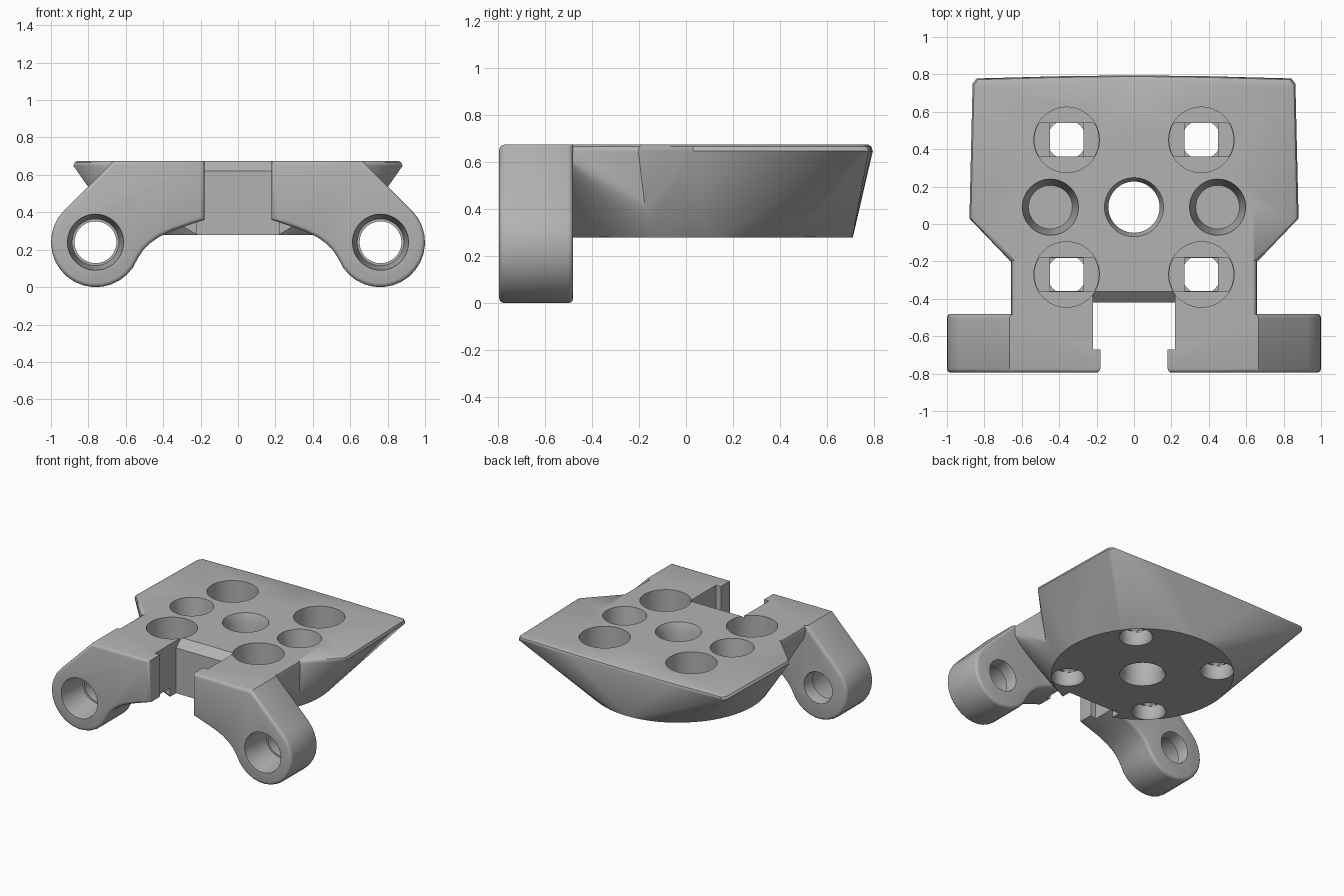
import bpy, bmesh
from math import sin, cos, pi, radians
from mathutils import Matrix, Vector

old = bpy.data.objects.get("Cube")
if old:
    bpy.data.objects.remove(old, do_unlink=True)

TOP, BASE, MID_Y = 0.675, 0.28, 0.09
FRONT, ARM_BACK, NECK_FRONT = -0.795, -0.48, -0.49

grey = bpy.data.materials.new("plain grey")
grey.use_nodes = True
color = (0.45, 0.45, 0.45, 1)
grey.diffuse_color = color
grey.node_tree.nodes["Principled BSDF"].inputs["Base Color"].default_value = color


def finish(bm, name):
    bmesh.ops.recalc_face_normals(bm, faces=bm.faces)
    mesh = bpy.data.meshes.new(name)
    bm.to_mesh(mesh)
    bm.free()
    mesh.materials.append(grey)
    obj = bpy.data.objects.new(name, mesh)
    bpy.context.collection.objects.link(obj)
    return obj


def circle(r, n=48):
    return [(r * cos(2 * pi * i / n), r * sin(2 * pi * i / n)) for i in range(n)]


def prism(bm, points, direction):
    face = bm.faces.new([bm.verts.new(p) for p in points])
    new = bmesh.ops.extrude_face_region(bm, geom=[face])["geom"]
    bmesh.ops.translate(bm, vec=direction,
                        verts=[g for g in new if isinstance(g, bmesh.types.BMVert)])


def lathe(bm, profile, matrix):
    rings = [[bm.verts.new(matrix @ Vector((x, y, h))) for x, y in circle(r)]
             for r, h in profile]
    for a, b in zip(rings, rings[1:]):
        for i in range(len(a)):
            j = (i + 1) % len(a)
            bm.faces.new((a[i], a[j], b[j], b[i]))
    bm.faces.new(rings[0])
    bm.faces.new(rings[-1])


def tapered_hull(name, half_outline):
    # Rounded top outline tapering down to the round base, cut flat in front
    bm = bmesh.new()
    for scale, z in ((0.972, TOP), (0.991, TOP - 0.008), (1, TOP - 0.027)):
        for x, y in half_outline:
            for side in ((1, -1) if x else (1,)):
                bm.verts.new((side * x * scale, MID_Y + (y - MID_Y) * scale, z))
    for x, y in circle(0.62, 80):
        bm.verts.new((x, y + MID_Y, BASE))
    bmesh.ops.convex_hull(bm, input=bm.verts[:])
    bmesh.ops.delete(bm, geom=[v for v in bm.verts if not v.link_faces], context="VERTS")
    bmesh.ops.bisect_plane(bm, geom=bm.verts[:] + bm.edges[:] + bm.faces[:],
                           plane_co=(0, NECK_FRONT, 0), plane_no=(0, -1, 0),
                           clear_outer=True)
    bmesh.ops.holes_fill(bm, edges=[e for e in bm.edges if e.is_boundary])
    return finish(bm, name)


def arm(name, side):
    # Block, sloped shoulder, round ear and curved underside
    profile = [(0.18, TOP), (0.665, TOP)]
    for i in range(22):
        a = radians(45 - 250 * i / 21)
        profile.append((0.76 + 0.24 * cos(a), 0.24 + 0.24 * sin(a)))
    profile = [p for p in profile if p[0] > 0.555 or p[1] > 0.4]
    profile += [(0.535, 0.155), (0.505, 0.2), (0.47, 0.235), (0.42, 0.27),
                (0.35, 0.302), (0.27, 0.33), (0.18, 0.36)]
    bm = bmesh.new()
    prism(bm, [(side * x, FRONT, z) for x, z in profile], (0, ARM_BACK - FRONT, 0))
    bmesh.ops.recalc_face_normals(bm, faces=bm.faces)
    rims = []
    for e in bm.edges:
        a, b = (v.co for v in e.verts)
        mid = (a + b) / 2
        if abs(a.y - b.y) < 0.001:
            at_joint = mid.z > TOP - 0.01 or abs(mid.x) < 0.2
            if mid.y < -0.7 or not at_joint:
                rims.append(e)
    bmesh.ops.bevel(bm, geom=rims, offset=0.022, segments=3, profile=0.5, affect="EDGES")
    return finish(bm, name)


# Solid parts
body = tapered_hull("mounting_plate", [(0.66, -0.2), (0.88, 0.03), (0.863, 0.75),
                                       (0.842, 0.778), (0.4, 0.79), (0, 0.795)])
neck = tapered_hull("neck", [(0.657, -0.56), (0.657, 0.1)])
solids = [neck, arm("left_arm", 1), arm("right_arm", -1)]

# Slot between the arms, with a sloped upper lip
bm = bmesh.new()
prism(bm, [(-0.22, y, z) for y, z in ((-0.67, 0), (-0.42, 0), (-0.42, 0.62),
                                      (-0.28, 0.748), (-0.67, 0.748))], (0.44, 0, 0))
cutters = [finish(bm, "slot_cutter")]

# Wide bores: bolt heads, blind sockets, centre hole and ear holes
corners = [(x, y) for x in (-0.36, 0.36) for y in (MID_Y - 0.36, MID_Y + 0.36)]
bm = bmesh.new()
for x, y in corners:
    lathe(bm, [(0.175, 0.42), (0.175, 0.8)], Matrix.Translation((x, y, 0)))
for side in (-1, 1):
    lathe(bm, [(0.117, 0.4), (0.15, TOP), (0.15, 0.8)],
          Matrix.Translation((side * 0.447, MID_Y, 0)))
    lathe(bm, [(0.152, -0.03), (0.15, 0), (0.125, 0.22), (0.112, 0.22),
               (0.112, 0.3), (0.125, 0.34)],
          Matrix.Translation((side * 0.762, FRONT, 0.24)) @ Matrix.Rotation(-pi / 2, 4, "X"))
lathe(bm, [(0.16, 0.2), (0.157, BASE), (0.137, BASE + 0.04), (0.137, TOP - 0.055),
           (0.158, TOP), (0.16, 0.8)], Matrix.Translation((0, MID_Y, 0)))
cutters.append(finish(bm, "bore_cutter"))

# Stepped floors under the bolt heads: flat-sided slot, square, then round hole
slots, squares, rounds = bmesh.new(), bmesh.new(), bmesh.new()
for x, y in corners:
    prism(slots, [(x + u, y + max(-0.09, min(0.09, v)), 0.4) for u, v in circle(0.172)],
          (0, 0, 0.08))
    prism(squares, [(x + u * 0.0895, y + v * 0.0895, 0.38)
                    for u, v in ((-1, -1), (1, -1), (1, 1), (-1, 1))], (0, 0, 0.07))
    lathe(rounds, [(0.118, 0.2), (0.116, BASE), (0.105, BASE + 0.02), (0.105, 0.385)],
          Matrix.Translation((x, y, 0)))
cutters += [finish(slots, "floor_slot_cutter"), finish(squares, "floor_square_cutter"),
            finish(rounds, "bolt_hole_cutter")]

# Join the solids, then cut the openings
bpy.ops.object.select_all(action="DESELECT")
bpy.context.view_layer.objects.active = body
body.select_set(True)
for tool in solids + cutters:
    mod = body.modifiers.new(tool.name, "BOOLEAN")
    mod.operation = "DIFFERENCE" if tool in cutters else "UNION"
    mod.solver = "EXACT"
    mod.object = tool
    tool.hide_render = True
    bpy.ops.object.modifier_apply(modifier=mod.name)
for tool in solids + cutters:
    bpy.data.objects.remove(tool, do_unlink=True)

bpy.ops.object.shade_smooth_by_angle(angle=radians(35))
